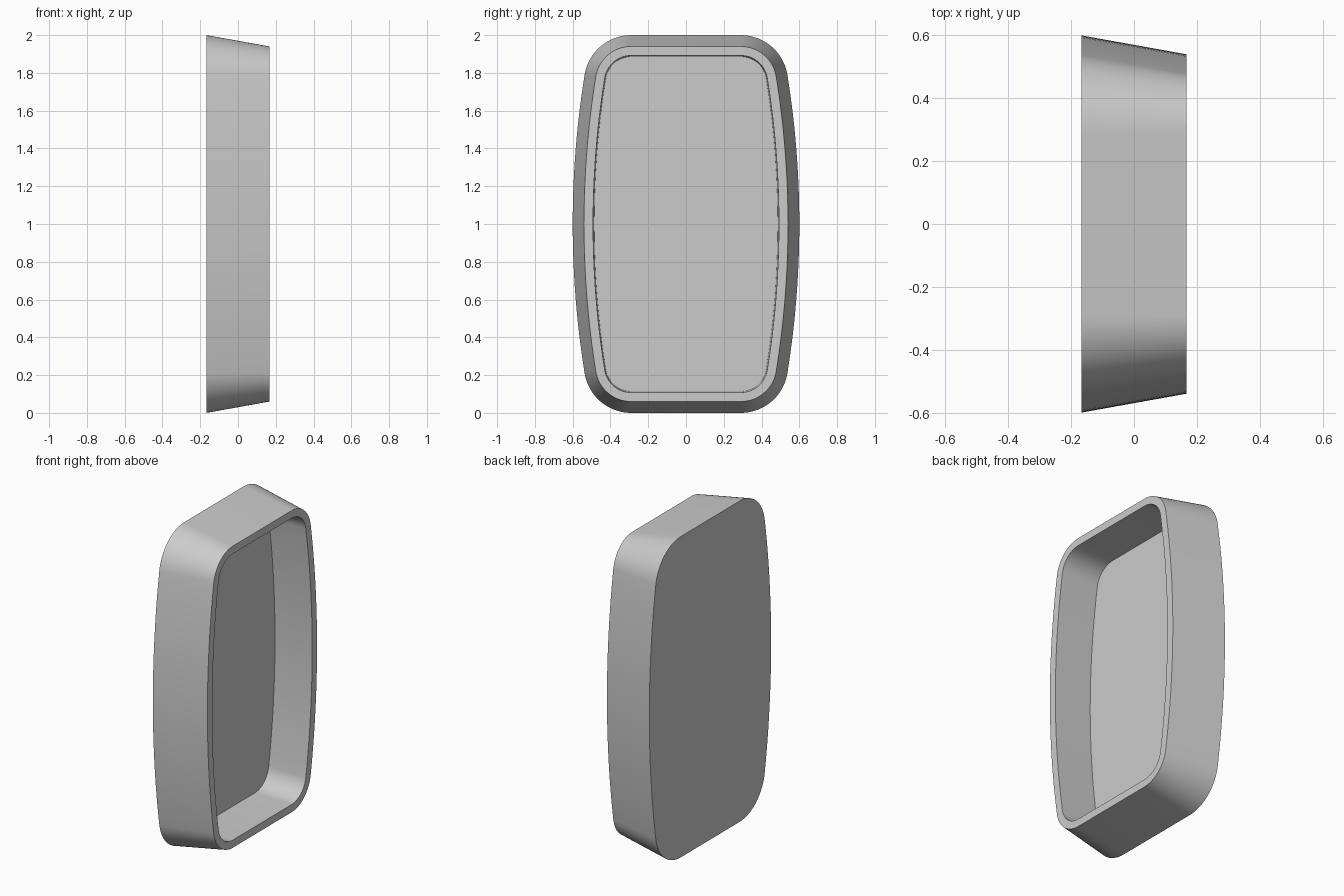
import bpy, bmesh, math

cube = bpy.data.objects.get("Cube")
if cube:
    bpy.data.objects.remove(cube, do_unlink=True)

CORNER_Y, CORNER_Z, CORNER_R = 0.29, 0.75, 0.25   # corner arc centre and radius
SIDE_Y = -4.36                                    # centre of the bulging side arc
SIDE_R = 0.6 - SIDE_Y
TILT = math.atan2(CORNER_Z, CORNER_Y - SIDE_Y)    # where side arc meets corner arc


def outline(inset):
    """Barrel-sided rounded rectangle, counter-clockwise in y and z."""
    r, big = CORNER_R - inset, SIDE_R - inset
    half = []
    for i in range(25):                           # side arc, bottom to top
        a = TILT * (i / 12 - 1)
        half.append((SIDE_Y + big * math.cos(a), big * math.sin(a)))
    for i in range(1, 17):                        # upper corner
        a = TILT + (math.pi / 2 - TILT) * i / 16
        half.append((CORNER_Y + r * math.cos(a), CORNER_Z + r * math.sin(a)))
    lower = [(y, -z) for y, z in half[:24:-1]]    # mirrored lower corner
    half = lower + half
    return half + [(-y, -z) for y, z in half]     # half turn gives the other side


# Tray shell: back rim, front rim, inner lip, recessed floor
bm = bmesh.new()
rings = []
for x, inset in ((-0.167, 0), (0.167, 0.06), (0.167, 0.108), (-0.085, 0.114)):
    rings.append([bm.verts.new((x, y, z + 1)) for y, z in outline(inset)])
for a, b in zip(rings, rings[1:]):
    for i in range(len(a)):
        j = (i + 1) % len(a)
        bm.faces.new((a[i], a[j], b[j], b[i]))
bm.faces.new(rings[0][::-1])
bm.faces.new(rings[-1])
bmesh.ops.recalc_face_normals(bm, faces=bm.faces)
mesh = bpy.data.meshes.new("tray")
bm.to_mesh(mesh)
bm.free()
tray = bpy.data.objects.new("tray", mesh)
bpy.context.collection.objects.link(tray)

# Plain grey finish
grey = bpy.data.materials.new("plain grey")
grey.use_nodes = True
colour = (0.6, 0.6, 0.6, 1)
grey.diffuse_color = colour
grey.node_tree.nodes["Principled BSDF"].inputs["Base Color"].default_value = colour
mesh.materials.append(grey)

bpy.context.view_layer.objects.active = tray
tray.select_set(True)
bpy.ops.object.shade_smooth_by_angle(angle=math.radians(30))
